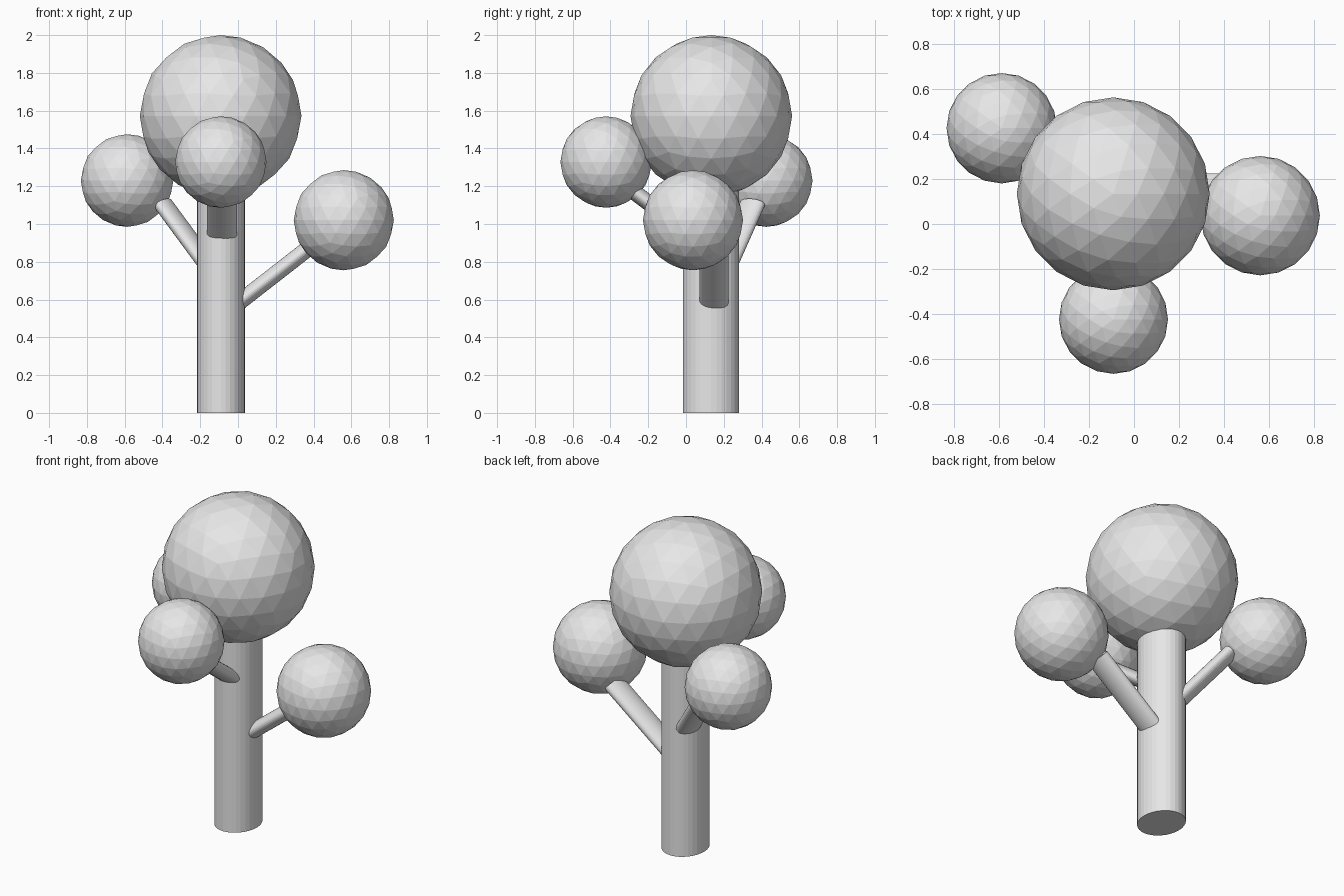
import bpy
from mathutils import Vector, Matrix

cube = bpy.data.objects.get("Cube")
if cube:
    bpy.data.objects.remove(cube, do_unlink=True)

# One plain colour for the whole tree
grey = bpy.data.materials.new("light_grey")
grey.use_nodes = True
grey.diffuse_color = (0.8, 0.8, 0.8, 1)
grey.node_tree.nodes["Principled BSDF"].inputs["Base Color"].default_value = (0.8, 0.8, 0.8, 1)


def finish(name):
    obj = bpy.context.object
    obj.name = name
    obj.data.materials.append(grey)
    return obj


def leaf_ball(name, centre, radius):
    bpy.ops.mesh.primitive_ico_sphere_add(subdivisions=3, radius=radius, location=centre)
    return finish(name)


def limb(name, start, end, half_width, half_depth):
    """Oval cylinder from start to end, its wide axis kept horizontal."""
    start, end = Vector(start), Vector(end)
    along = (end - start).normalized()
    side = Vector((0, 0, 1)).cross(along)
    side = side.normalized() if side.length > 0.01 else Vector((1, 0, 0))
    up = along.cross(side)
    bpy.ops.mesh.primitive_cylinder_add(vertices=32, radius=1, depth=(end - start).length)
    obj = finish(name)
    turn = Matrix((side, up, along)).transposed().to_4x4()
    obj.data.transform(turn @ Matrix.Diagonal((half_width, half_depth, 1, 1)))
    obj.location = (start + end) / 2
    return obj


# Trunk
limb("trunk", (-0.09, 0.132, 0), (-0.09, 0.132, 1.4), 0.127, 0.149)

# Branches
limb("left_branch", (-0.04, 0.148, 0.55), (0.39, 0.148, 0.885), 0.077, 0.043)
limb("front_branch", (-0.085, 0.06, 0.92), (-0.085, -0.35, 1.225), 0.08, 0.042)
limb("right_branch", (-0.09, 0.167, 0.69), (-0.397, 0.352, 1.107), 0.074, 0.042)

# Foliage
leaf_ball("crown", (-0.092, 0.134, 1.572), 0.428)
leaf_ball("left_foliage", (0.56, 0.037, 1.02), 0.265)
leaf_ball("front_foliage", (-0.091, -0.423, 1.328), 0.242)
leaf_ball("right_foliage", (-0.587, 0.425, 1.23), 0.245)
